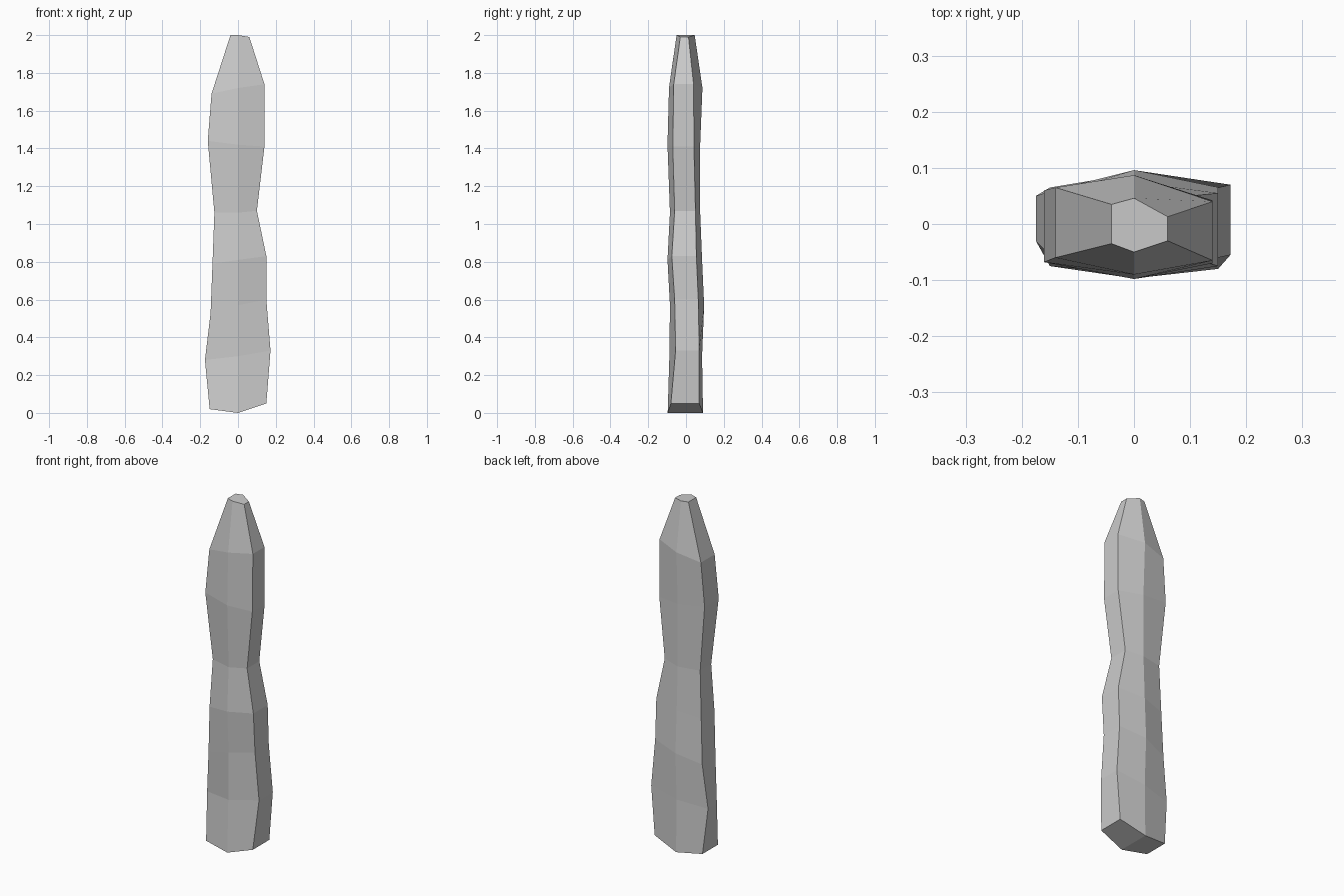
import bpy
import bmesh

cube = bpy.data.objects.get("Cube")
if cube:
    bpy.data.objects.remove(cube, do_unlink=True)


def make_material(name, color):
    mat = bpy.data.materials.new(name)
    mat.use_nodes = True
    mat.diffuse_color = color
    mat.node_tree.nodes["Principled BSDF"].inputs["Base Color"].default_value = color
    return mat


# Narrow left and right sides: x, height, front y, back y for each level
left_of_front = [
    (-.15, .02, -.075, .065), (-.175, .28, -.03, .05),
    (-.145, .53, -.06, .06), (-.135, .79, -.065, .055),
    (-.125, 1.06, -.05, .05), (-.16, 1.44, -.068, .06),
    (-.14, 1.69, -.06, .065), (-.04, 2, -.035, .035),
]
right_of_front = [
    (.15, .05, -.08, .07), (.172, .33, -.055, .07),
    (.15, .6, -.06, .065), (.15, .83, -.075, .055),
    (.1, 1.07, -.06, .05), (.14, 1.41, -.07, .042),
    (.14, 1.74, -.065, .04), (.06, 1.99, -.03, .013),
]
# Centre ridges: height, front y, back y for each level
ridges = [
    (0, -.097, .09), (.3, -.088, .085), (.57, -.085, .096), (.81, -.098, .085),
    (1.06, -.085, .075), (1.42, -.098, .075), (1.72, -.09, .087), (2, -.05, .046),
]


def build_stone_pillar(name, material):
    bm = bmesh.new()
    rings = []
    # Six-sided ring at every level
    for (lx, lz, lf, lb), (rx, rz, rf, rb), (mz, mf, mb) in zip(
            left_of_front, right_of_front, ridges):
        corners = [(lx, lf, lz), (0, mf, mz), (rx, rf, rz),
                   (rx, rb, rz), (0, mb, mz), (lx, lb, lz)]
        rings.append([bm.verts.new(co) for co in corners])

    # Side walls
    for low, high in zip(rings, rings[1:]):
        for i in range(len(low)):
            j = (i + 1) % len(low)
            bm.faces.new((low[i], low[j], high[j], high[i]))

    # Blunt tip, and a base folded along its middle
    bm.faces.new(rings[-1])
    base = rings[0]
    bm.faces.new((base[0], base[5], base[4], base[1]))
    bm.faces.new((base[1], base[4], base[3], base[2]))

    bmesh.ops.recalc_face_normals(bm, faces=bm.faces)
    mesh = bpy.data.meshes.new(name)
    bm.to_mesh(mesh)
    bm.free()
    mesh.materials.append(material)
    obj = bpy.data.objects.new(name, mesh)
    bpy.context.scene.collection.objects.link(obj)
    return obj


build_stone_pillar("stone_pillar", make_material("pale grey stone", (.6, .6, .6, 1)))
